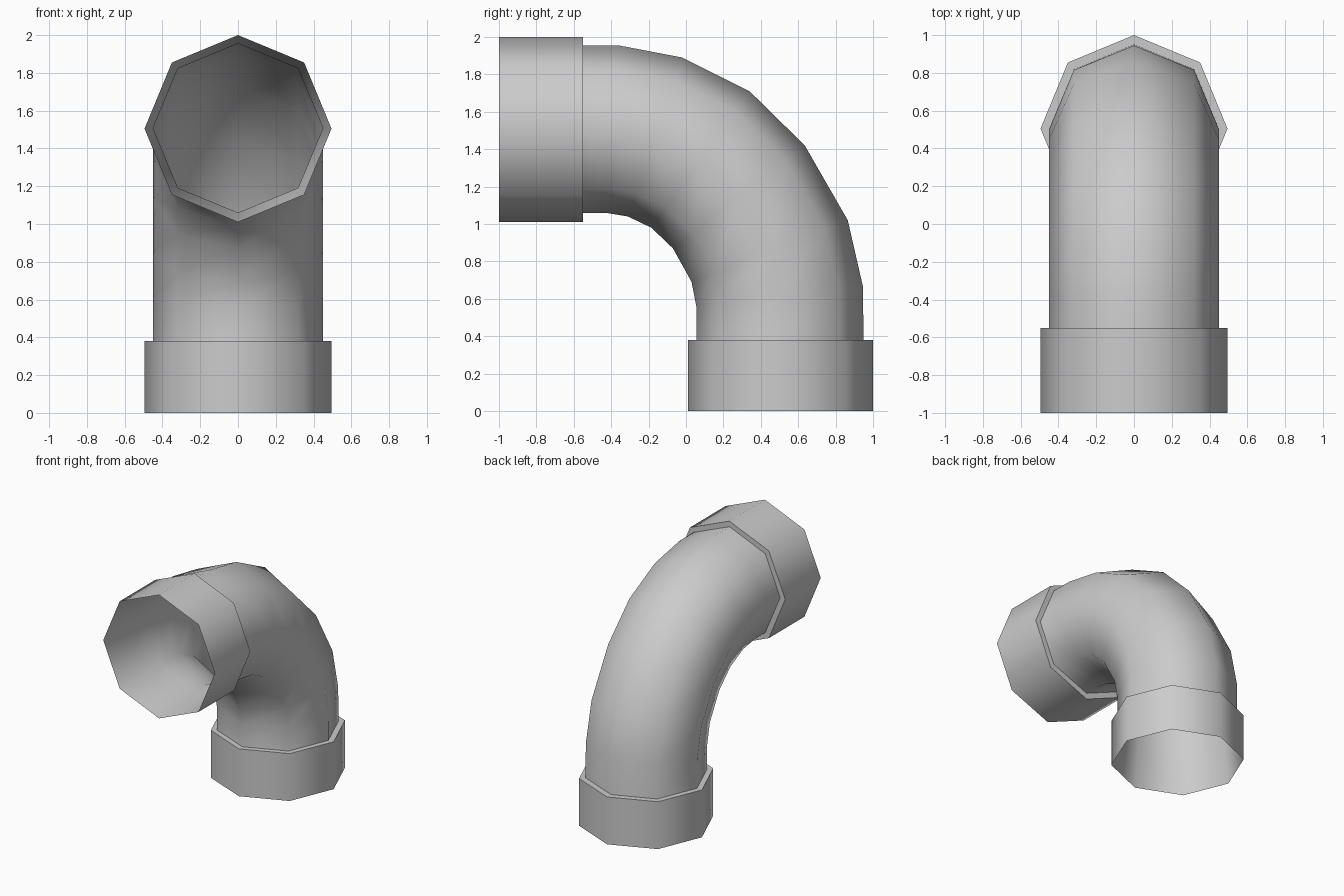
import bpy, bmesh, math
from mathutils import Vector

if "Cube" in bpy.data.objects:
    bpy.data.objects.remove(bpy.data.objects["Cube"])

SIDES = 8


def add_ring(bm, inner, outer, radius):
    """Octagonal section spanning inner->outer points of the (y, z) side profile."""
    a, b = Vector((0, *inner)), Vector((0, *outer))
    mid, half = (a + b) / 2, (b - a) / 2
    ring = []
    for i in range(SIDES):
        t = 2 * math.pi * i / SIDES
        ring.append(bm.verts.new(mid + half * math.cos(t) + Vector((radius * math.sin(t), 0, 0))))
    return ring


def loft(name, sections):
    """Skin an open tube through (inner, outer, half width) sections."""
    bm = bmesh.new()
    rings = [add_ring(bm, *s) for s in sections]
    for r0, r1 in zip(rings, rings[1:]):
        for i in range(SIDES):
            j = (i + 1) % SIDES
            bm.faces.new((r0[i], r1[i], r1[j], r0[j]))
    bmesh.ops.recalc_face_normals(bm, faces=bm.faces)
    mesh = bpy.data.meshes.new(name)
    bm.to_mesh(mesh)
    bm.free()
    obj = bpy.data.objects.new(name, mesh)
    bpy.context.collection.objects.link(obj)
    bpy.ops.object.select_all(action='DESELECT')
    obj.select_set(True)
    bpy.context.view_layer.objects.active = obj
    bpy.ops.object.shade_smooth_by_angle(angle=math.radians(50))
    return obj


R, P = 0.495, 0.45  # collar and pipe radii

# Shared end sections
front_rim = ((-1, 1.01), (-1, 2.0), R)
front_lip = ((-0.55, 1.01), (-0.55, 2.0), R)
front_neck = ((-0.55, 1.06), (-0.55, 1.955), P)
base_rim = ((0.01, 0), (1.0, 0), R)
base_lip = ((0.01, 0.38), (1.0, 0.38), R)
base_neck = ((0.055, 0.38), (0.95, 0.38), P)

# Bent pipe, flaring to the rims inside the collars
bend = [((-0.43, 1.06), (-0.36, 1.955), P),
        ((-0.31, 1.04), (-0.02, 1.89), P),
        ((-0.185, 0.98), (0.34, 1.71), P),
        ((-0.07, 0.87), (0.635, 1.42), P),
        ((0.03, 0.69), (0.865, 1.02), P),
        ((0.055, 0.56), (0.945, 0.67), P)]
loft("elbow_pipe", [front_rim, front_neck, *bend, base_neck, base_rim])

# Collars with stepped shoulders
loft("front_collar", [front_rim, front_lip, front_neck])
loft("base_collar", [base_rim, base_lip, base_neck])
